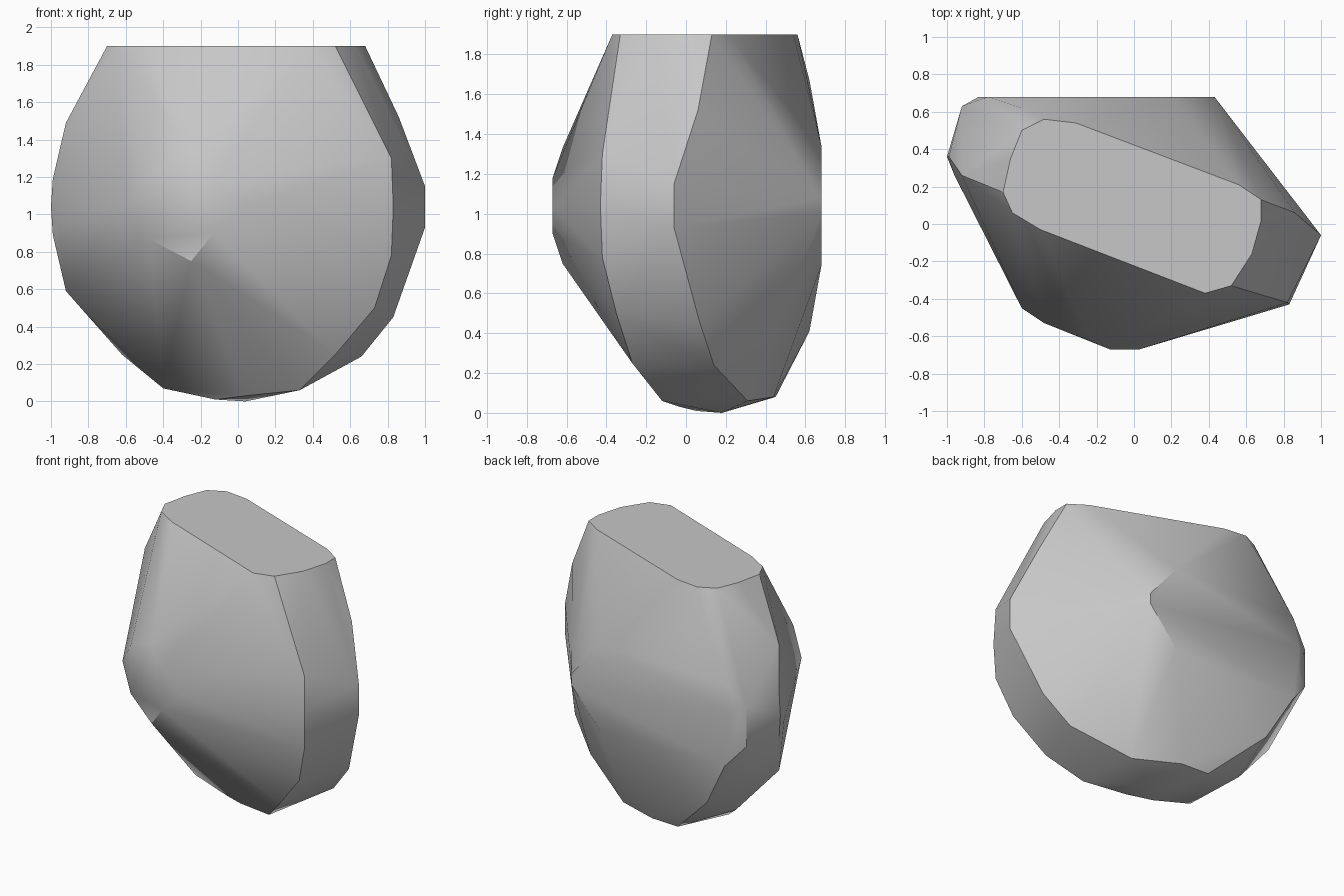
import bpy
import bmesh
import math
from mathutils import Vector

cube = bpy.data.objects.get("Cube")
if cube:
    bpy.data.objects.remove(cube, do_unlink=True)

TOP = 1.90
MIDDLE = 1.04


def hundredths(*values):
    """Turn whole hundredths into a position."""
    return Vector([value / 100 for value in values])


def mirrored(points):
    """Repeat (x, y, offset) points above and below the middle height."""
    result = []
    for x, y, offset in points:
        for side in (-1, 1):
            result.append(hundredths(x, y, side * offset) + Vector((0, 0, MIDDLE)))
    return result


# Flat sawn-off top outline
top_outline = [(-70, 17), (-66, 35), (-60, 50), (-48, 56), (-31, 54), (56, 21), (68, 13),
               (68, 2), (63, -16), (52, -33), (38, -37), (-50, -3), (-65, 6)]

# Blunt corners around the waist
front_corner = [(3, -67, 0), (-13, -67, 14), (-25, -62, 29), (-48, -53, 17), (-60, -45, 0)]
left_corner = [(-83, 68, 10), (-78, 68, 30), (-92, 63, 14), (-100, 36, 0), (-99, 36, 15),
               (-92, 26, 45), (-96, 26, 8)]
right_corner = [(82, -42, 26), (83, -43, 0), (100, -6, 11)]
back_corner = [(43, 68, 4), (21, 68, 30), (-60, 62, 63)]

# Extra bulge under the right end of the top
shoulder = [(86, 6, 152)]

# Worn underside
lower_rim = [(73, -35, 50), (52, -27, 25), (33, -12, 6), (4, -3, 3), (-12, 5, 1), (-40, 9, 7),
             (4, 18, 0), (66, 14, 24), (83, 7, 45), (28, 31, 6),
             (-4, 44, 8), (-25, 45, 8), (-62, 32, 25)]

points = [hundredths(x, y, 0) + Vector((0, 0, TOP)) for x, y in top_outline]
points += mirrored(front_corner + left_corner + right_corner + back_corner)
points += [hundredths(*point) for point in shoulder + lower_rim]

# Wrap the points in one chunky stone
bm = bmesh.new()
for point in points:
    bm.verts.new(point)
bmesh.ops.remove_doubles(bm, verts=bm.verts, dist=0.001)
hull = bmesh.ops.convex_hull(bm, input=bm.verts)
unused = [item for item in hull["geom_interior"] if isinstance(item, bmesh.types.BMVert)]
bmesh.ops.delete(bm, geom=unused, context="VERTS")
bmesh.ops.dissolve_limit(bm, angle_limit=math.radians(1), verts=bm.verts, edges=bm.edges)
bmesh.ops.recalc_face_normals(bm, faces=bm.faces)

mesh = bpy.data.meshes.new("boulder")
bm.to_mesh(mesh)
bm.free()
boulder = bpy.data.objects.new("boulder", mesh)
bpy.context.collection.objects.link(boulder)

# Plain grey stone
stone = bpy.data.materials.new("grey_stone")
stone.use_nodes = True
colour = (0.57, 0.57, 0.57, 1)
stone.diffuse_color = colour
stone.node_tree.nodes["Principled BSDF"].inputs["Base Color"].default_value = colour
mesh.materials.append(stone)

# Soft facets with crisp ridges
bpy.ops.object.select_all(action="DESELECT")
boulder.select_set(True)
bpy.context.view_layer.objects.active = boulder
bpy.ops.object.shade_smooth_by_angle(angle=math.radians(33))
